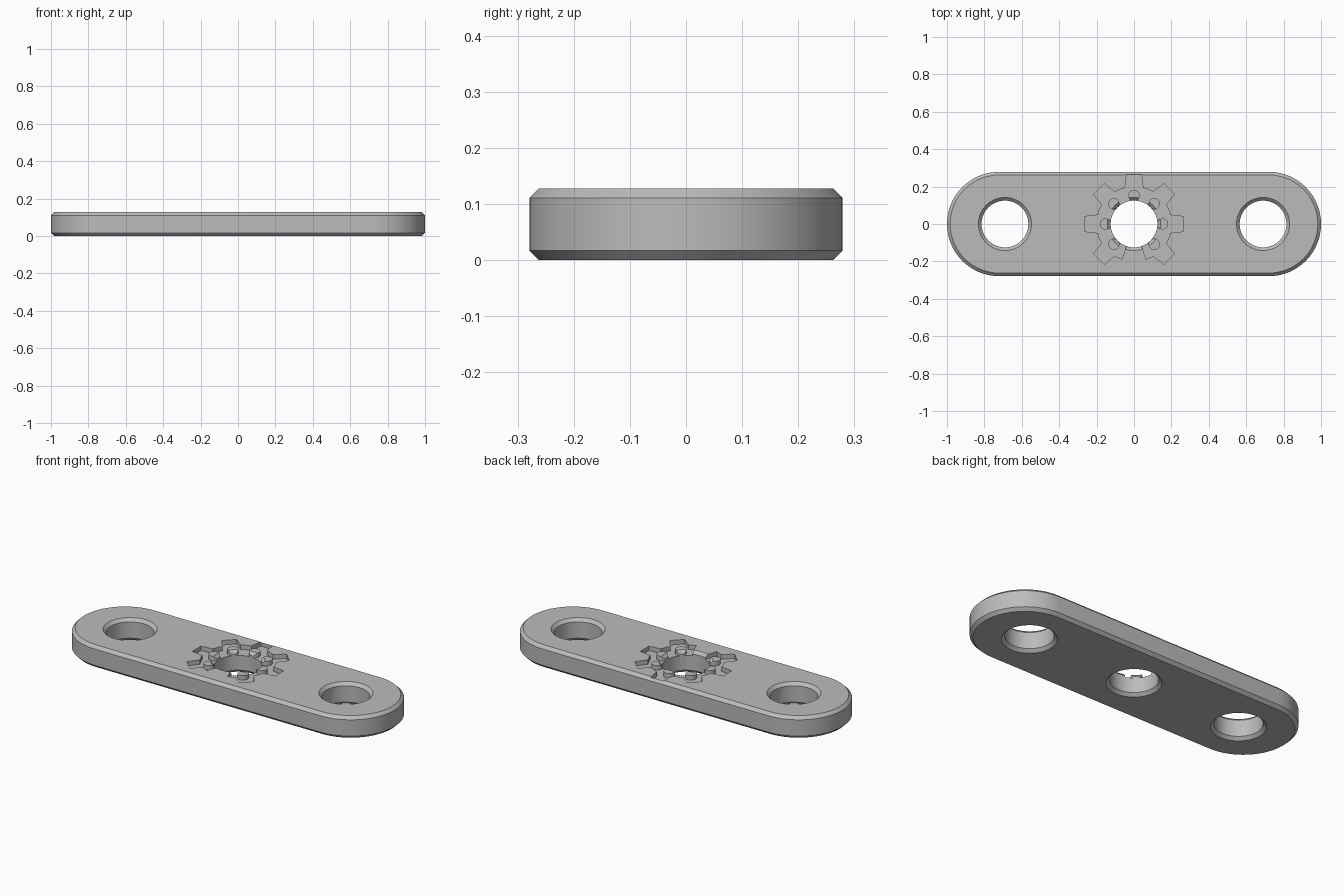
import bpy
import bmesh
from math import cos, sin, radians, pi

cube = bpy.data.objects.get("Cube")
if cube:
    bpy.data.objects.remove(cube)

HEIGHT, CHAMFER = 0.128, 0.017
HALF_DEPTH, END_X = 0.279, 0.721
HOLE_R, HOLE_X = 0.125, 0.69
POCKET_Z = HEIGHT - 0.026

metal = bpy.data.materials.new("plain grey")
metal.use_nodes = True
grey = (0.5, 0.5, 0.5, 1)
metal.diffuse_color = grey
metal.node_tree.nodes["Principled BSDF"].inputs["Base Color"].default_value = grey


def polar(r, degrees):
    return r * cos(radians(degrees)), r * sin(radians(degrees))


def circle(r, x=0, y=0, n=64):
    return [(x + r * cos(2 * pi * i / n), y + r * sin(2 * pi * i / n)) for i in range(n)]


def capsule(r, n=32):
    right = [polar(r, -90 + 180 * i / n) for i in range(n + 1)]
    return [(x + END_X, y) for x, y in right] + [(-x - END_X, -y) for x, y in right]


def loft(name, layers):
    """Solid skinned through (outline, z) layers with matching point counts."""
    bm = bmesh.new()
    rings = [[bm.verts.new((x, y, z)) for x, y in outline] for outline, z in layers]
    for low, high in zip(rings, rings[1:]):
        for i in range(len(low)):
            j = (i + 1) % len(low)
            bm.faces.new((low[i], low[j], high[j], high[i]))
    bm.faces.new(rings[0][::-1])
    bm.faces.new(rings[-1])
    bmesh.ops.recalc_face_normals(bm, faces=bm.faces)
    mesh = bpy.data.meshes.new(name)
    bm.to_mesh(mesh)
    bm.free()
    mesh.materials.append(metal)
    obj = bpy.data.objects.new(name, mesh)
    bpy.context.collection.objects.link(obj)
    return obj


def cut(obj, cutter):
    """Subtract the cutter, bake the result and drop the cutter."""
    mod = obj.modifiers.new("cut", "BOOLEAN")
    mod.operation, mod.solver, mod.object = "DIFFERENCE", "EXACT", cutter
    graph = bpy.context.evaluated_depsgraph_get()
    mesh = bpy.data.meshes.new_from_object(obj.evaluated_get(graph))
    obj.modifiers.clear()
    obj.data = mesh
    bpy.data.objects.remove(cutter)


# Rounded bar with chamfered rims
plate = loft("link_plate", [
    (capsule(HALF_DEPTH - CHAMFER), 0),
    (capsule(HALF_DEPTH), CHAMFER),
    (capsule(HALF_DEPTH), HEIGHT - CHAMFER),
    (capsule(HALF_DEPTH - CHAMFER), HEIGHT)])

# Three countersunk through holes
OVER = 0.01
for x in (-HOLE_X, 0, HOLE_X):
    wide = circle(HOLE_R + CHAMFER + OVER, x)
    bore = circle(HOLE_R, x)
    cut(plate, loft("hole_cutter", [
        (wide, -OVER), (bore, CHAMFER),
        (bore, HEIGHT - CHAMFER), (wide, HEIGHT + OVER)]))

# Shallow toothed pocket around the middle hole, open at the front
ROOT_R, TIP_R, INNER_R = 0.2, 0.268, 0.09
START, END = -71, 251
outline = [polar(ROOT_R, START)]
for k in range(7):
    a = -45 + 45 * k
    outline += [polar(ROOT_R, a - 14), polar(TIP_R, a - 8.5),
                polar(TIP_R, a + 8.5), polar(ROOT_R, a + 14)]
    if k < 6:
        outline.append(polar(ROOT_R, a + 22.5))
outline.append(polar(ROOT_R, END))
outline += [polar(INNER_R, END + (START - END) * i / 40) for i in range(41)]
pocket = loft("pocket_cutter", [(outline, POCKET_Z), (outline, HEIGHT + OVER)])

# Round pins left standing in the pocket, flush with the top
for k in range(7):
    px, py = polar(0.153, -45 + 45 * k)
    pin = circle(0.03, px, py, 24)
    cut(pocket, loft("pin_cutter", [(pin, POCKET_Z - OVER), (pin, HEIGHT + 2 * OVER)]))
cut(plate, pocket)

bpy.ops.object.select_all(action="DESELECT")
plate.select_set(True)
bpy.context.view_layer.objects.active = plate
bpy.ops.object.shade_smooth_by_angle(angle=radians(30))
